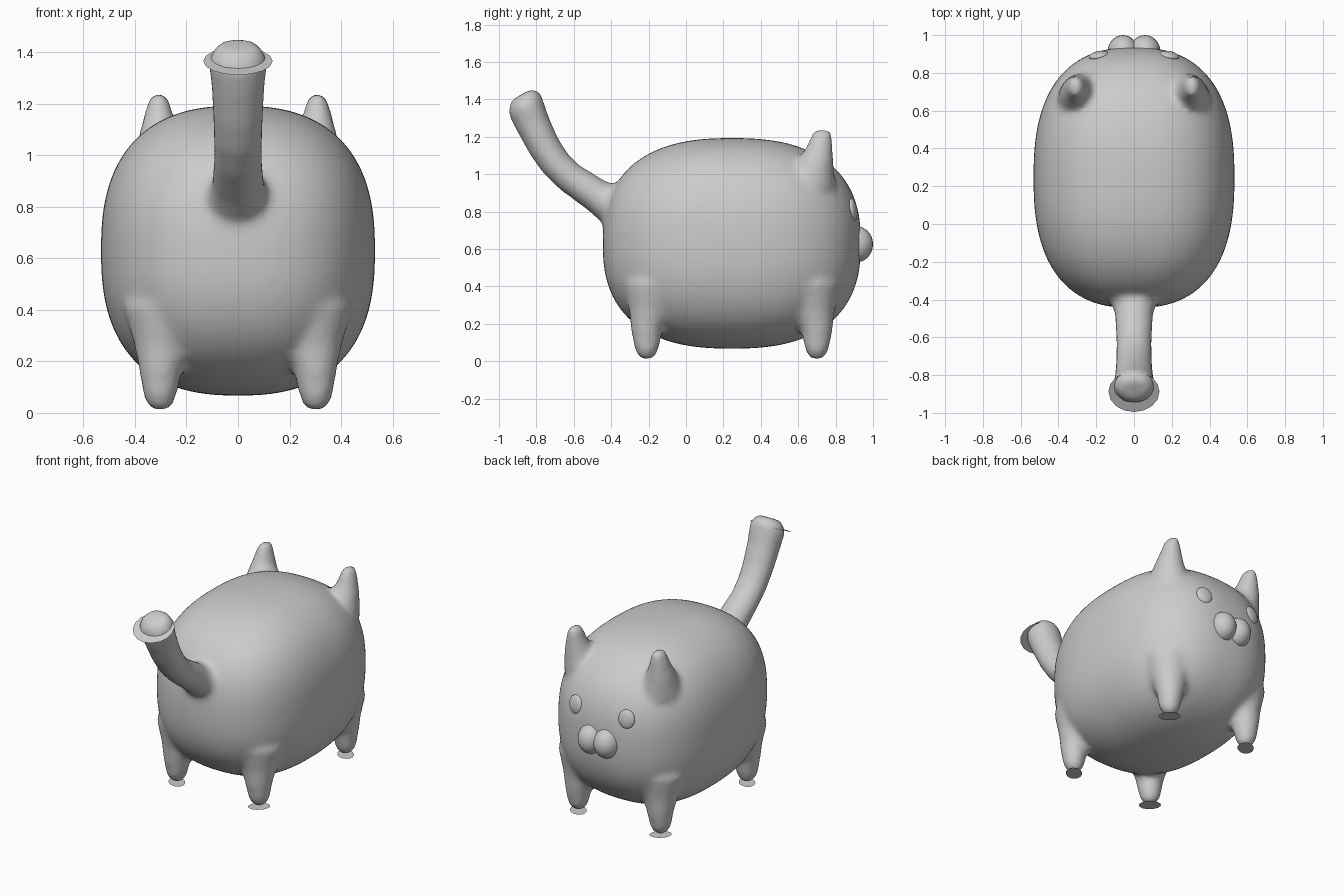
import bpy, bmesh, math
from mathutils import Vector

if "Cube" in bpy.data.objects:
    bpy.data.objects.remove(bpy.data.objects["Cube"])

X, Y = Vector((1, 0, 0)), Vector((0, 1, 0))


def finish(name, bm):
    bmesh.ops.recalc_face_normals(bm, faces=bm.faces)
    me = bpy.data.meshes.new(name)
    bm.to_mesh(me)
    bm.free()
    me.shade_smooth()
    ob = bpy.data.objects.new(name, me)
    bpy.context.collection.objects.link(ob)
    return ob


def loft(bm, rings, n=20):
    """Closed tube through elliptical rings: (centre, axis u, axis v)."""
    loops = []
    for c, u, v in rings:
        loops.append([bm.verts.new(Vector(c) + u * math.cos(a) + v * math.sin(a))
                      for a in (2 * math.pi * i / n for i in range(n))])
    for a, b in zip(loops, loops[1:]):
        for i in range(n):
            j = (i + 1) % n
            bm.faces.new((a[i], a[j], b[j], b[i]))
    bm.faces.new(loops[0][::-1])
    bm.faces.new(loops[-1])


def disc(name, centre, u, v, n=16):
    bm = bmesh.new()
    bm.faces.new([bm.verts.new(Vector(centre) + u * math.cos(a) + v * math.sin(a))
                  for a in (2 * math.pi * i / n for i in range(n))])
    return finish(name, bm)


def ball(name, loc, scale, rot=(0, 0, 0)):
    bm = bmesh.new()
    bmesh.ops.create_uvsphere(bm, u_segments=24, v_segments=14, radius=1)
    ob = finish(name, bm)
    ob.location, ob.scale, ob.rotation_euler = loc, scale, rot


# rounded-box torso
bm = bmesh.new()
bmesh.ops.create_cube(bm, size=2)
bmesh.ops.subdivide_edges(bm, edges=bm.edges[:], cuts=23, use_grid_fill=True)
N = 2.5
for v in bm.verts:
    d = v.co / sum(abs(k) ** N for k in v.co) ** (1 / N)
    v.co = (d.x * 0.532, 0.245 + d.y * 0.69, 0.63 + d.z * 0.563)

# flared stub legs and pointed ears
for s in (-1, 1):
    for yc, t in ((-0.21, -1), (0.70, 1)):
        loft(bm, [((s * x, yc - t * dy, z), X * r, Y * r) for x, dy, z, r in (
            (0.27, 0.05, 0.42, 0.18), (0.29, 0.02, 0.27, 0.115), (0.30, 0, 0.17, 0.085),
            (0.303, 0, 0.07, 0.066), (0.303, 0, 0.03, 0.05), (0.303, 0, 0.012, 0.03))])
    loft(bm, [((s * x, y, z), X * rx, Y * ry) for x, y, z, rx, ry in (
        (0.27, 0.64, 0.92, 0.14, 0.16), (0.30, 0.69, 1.06, 0.09, 0.10),
        (0.307, 0.715, 1.15, 0.06, 0.07), (0.308, 0.725, 1.21, 0.042, 0.056),
        (0.308, 0.728, 1.24, 0.025, 0.045))])

# curved tail
path = [(-0.30, 0.80, 0.13), (-0.39, 0.835, 0.115), (-0.47, 0.88, 0.092),
        (-0.625, 0.985, 0.084), (-0.70, 1.06, 0.085), (-0.76, 1.15, 0.088),
        (-0.82, 1.27, 0.094), (-0.86, 1.37, 0.102), (-0.868, 1.40, 0.09),
        (-0.876, 1.428, 0.065)]
rings = []
for i, (y, z, r) in enumerate(path):
    a, b = path[max(i - 1, 0)], path[min(i + 1, len(path) - 1)]
    t = Vector((0, b[0] - a[0], b[1] - a[1])).normalized()
    if i > 6:
        t = Vector((0, -0.48, 0.877))
    rings.append(((0, y, z), X * r * 1.12, t.cross(X) * r))
loft(bm, rings)

# fuse everything into one soft skin
body = finish("body", bm)
rm = body.modifiers.new("fuse", 'REMESH')
rm.mode = 'VOXEL'
rm.voxel_size = 0.018
rm.use_smooth_shade = True
sm = body.modifiers.new("soften", 'SMOOTH')
sm.factor = 0.5
sm.iterations = 10

# flat discs under the feet and at the tail end
for s in (-1, 1):
    for yc, t in ((-0.21, -1), (0.70, 1)):
        out = Vector((s, t, 0)).normalized()
        disc("foot_pad", (s * 0.303, yc, 0), out * 0.05, Vector((-out.y, out.x, 0)) * 0.068)
disc("tail_disc", (0, -0.888, 1.366), X * 0.135, Vector((0, 0.893, 0.45)) * 0.12)

# eyes and muzzle
for s in (-1, 1):
    ball("eye", (s * 0.187, 0.892, 0.81), (0.053, 0.022, 0.06), (0.15, 0, -s * 0.2))
    ball("muzzle", (s * 0.058, 0.912, 0.625), (0.082, 0.088, 0.096))
